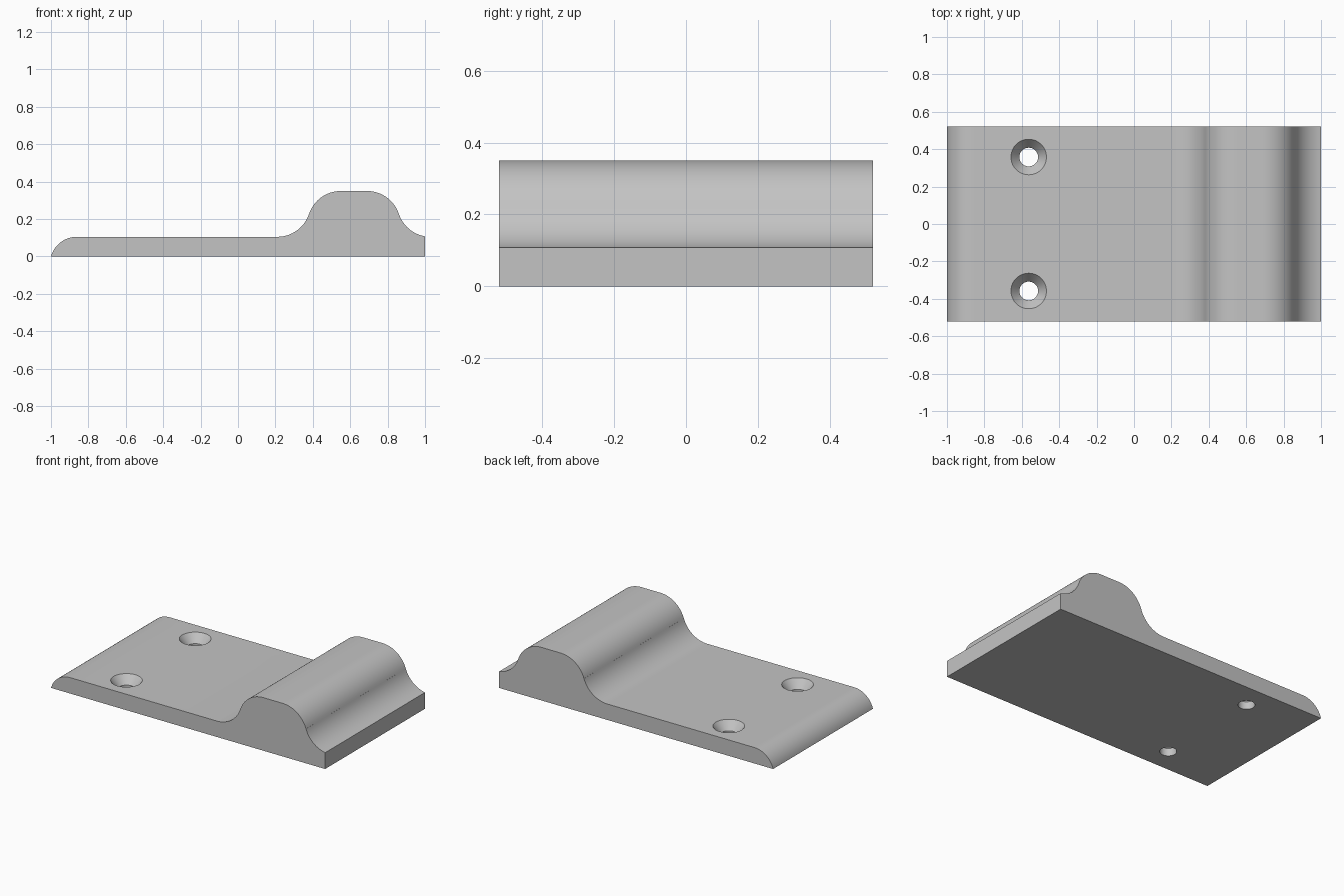
import bpy
import bmesh
from math import sin, cos, pi, radians, asin

cube = bpy.data.objects.get("Cube")
if cube:
    bpy.data.objects.remove(cube, do_unlink=True)

HALF_DEPTH = 0.52
BASE = 0.105      # plate thickness
TOP = 0.35        # ridge height
R = 0.179         # ridge rounding and fillet radius
SWEEP = radians(71.6)
STEPS = 16

grey = bpy.data.materials.new("plain grey")
grey.use_nodes = True
grey.diffuse_color = (0.55, 0.55, 0.55, 1)
grey.node_tree.nodes["Principled BSDF"].inputs["Base Color"].default_value = (0.55, 0.55, 0.55, 1)


def arc(cx, cz, r, start, end):
    """Points on an arc; angles are measured from straight up, clockwise."""
    angles = [start + (end - start) * i / STEPS for i in range(STEPS + 1)]
    return [(cx + r * sin(a), cz + r * cos(a)) for a in angles]


def make_object(name, bm):
    bmesh.ops.remove_doubles(bm, verts=bm.verts, dist=1e-5)
    bmesh.ops.recalc_face_normals(bm, faces=bm.faces)
    mesh = bpy.data.meshes.new(name)
    bm.to_mesh(mesh)
    bm.free()
    obj = bpy.data.objects.new(name, mesh)
    bpy.context.collection.objects.link(obj)
    mesh.materials.append(grey)
    return obj


# Side profile: rounded nose, flat plate, filleted ridge, square end
nose_r = 0.143
profile = arc(-0.862, BASE - nose_r, nose_r, -asin(0.138 / nose_r), 0)
profile[0] = (-1, 0)
profile += arc(0.21, BASE + R, R, pi, pi - SWEEP)
profile += arc(0.55, TOP - R, R, -SWEEP, 0)
profile += arc(0.69, TOP - R, R, 0, SWEEP)
end_angle = asin(0.03 / R)
profile += arc(1.03, BASE + R, R, pi + SWEEP, pi + end_angle)
profile.append((1, 0))

bm = bmesh.new()
side = bm.faces.new([bm.verts.new((x, -HALF_DEPTH, z)) for x, z in profile])
ext = bmesh.ops.extrude_face_region(bm, geom=[side])
moved = [v for v in ext["geom"] if isinstance(v, bmesh.types.BMVert)]
bmesh.ops.translate(bm, verts=moved, vec=(0, 2 * HALF_DEPTH, 0))
body = make_object("ridged_mounting_plate", bm)

# Countersunk screw holes
SEGS = 48
rings = [(0.05, -0.1), (0.05, 0.05), (0.095, BASE), (0.14, 0.16)]
for y in (-0.358, 0.358):
    bm = bmesh.new()
    loops = [[bm.verts.new((-0.563 + r * cos(2 * pi * i / SEGS), y + r * sin(2 * pi * i / SEGS), z))
              for i in range(SEGS)] for r, z in rings]
    for low, high in zip(loops, loops[1:]):
        for i in range(SEGS):
            j = (i + 1) % SEGS
            bm.faces.new((low[i], low[j], high[j], high[i]))
    bm.faces.new(loops[0])
    bm.faces.new(loops[-1])
    cutter = make_object("screw_hole_cutter", bm)
    cutter.hide_render = True

    cut = body.modifiers.new("screw hole", "BOOLEAN")
    cut.operation = "DIFFERENCE"
    cut.solver = "EXACT"
    cut.object = cutter
    bpy.context.view_layer.objects.active = body
    bpy.ops.object.modifier_apply(modifier=cut.name)
    bpy.data.objects.remove(cutter, do_unlink=True)

# Smooth curved faces, keep edges crisp
bpy.ops.object.select_all(action="DESELECT")
body.select_set(True)
bpy.context.view_layer.objects.active = body
bpy.ops.object.shade_smooth_by_angle(angle=radians(25))
